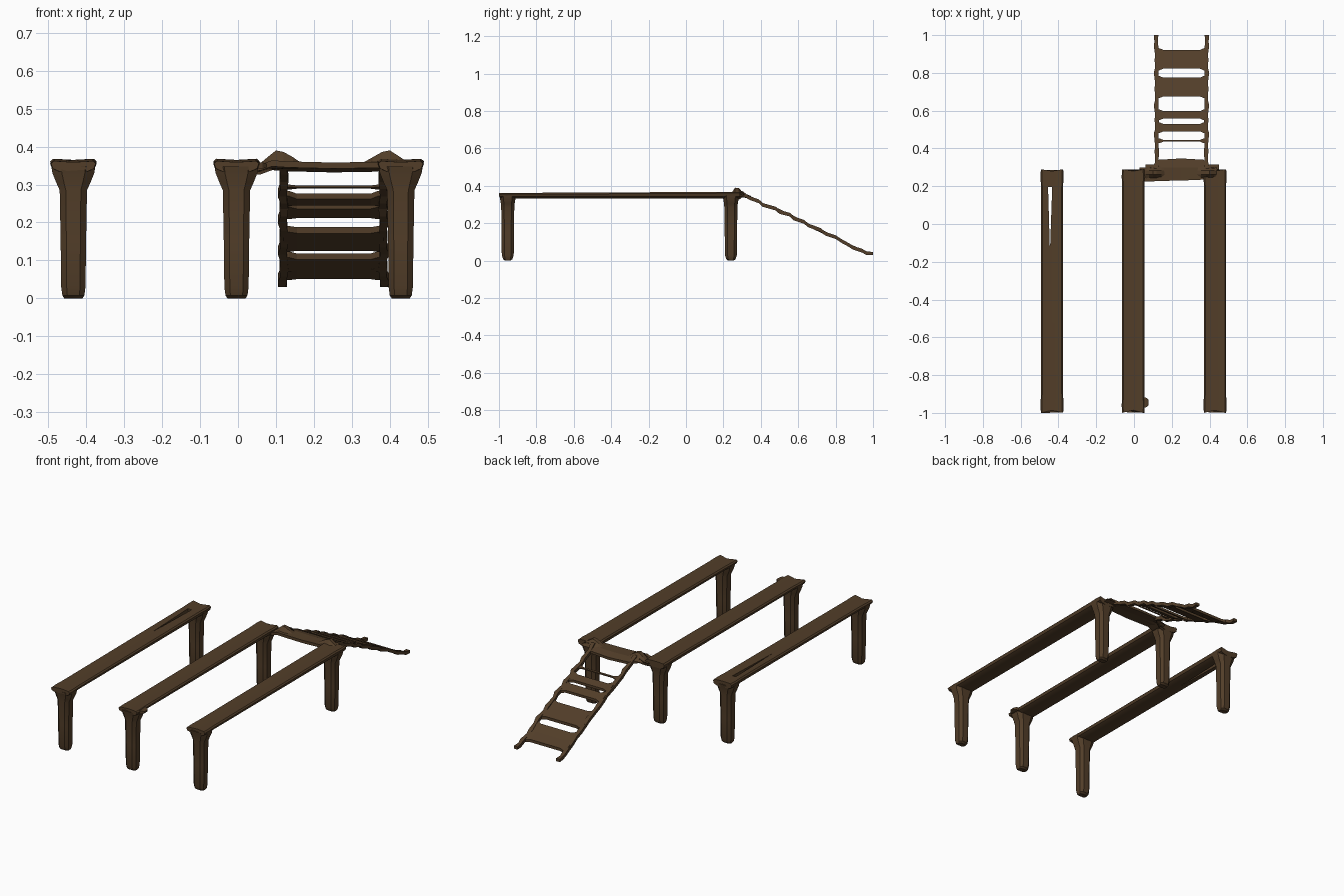
import bpy, bmesh, math

if "Cube" in bpy.data.objects:
    bpy.data.objects.remove(bpy.data.objects["Cube"])

wood = bpy.data.materials.new("dark_wood")
wood.diffuse_color = (0.085, 0.048, 0.022, 1)
wood.use_nodes = True
wood.node_tree.nodes["Principled BSDF"].inputs["Base Color"].default_value = wood.diffuse_color


def loft(name, rings, smooth=None):
    """Skin a list of equal-length point rings and cap both ends."""
    bm = bmesh.new()
    vs = [[bm.verts.new(p) for p in r] for r in rings]
    n = len(rings[0])
    for a, b in zip(vs, vs[1:]):
        for i in range(n):
            j = (i + 1) % n
            bm.faces.new((a[i], a[j], b[j], b[i]))
    bm.faces.new(vs[0])
    bm.faces.new(vs[-1])
    bmesh.ops.recalc_face_normals(bm, faces=bm.faces)
    me = bpy.data.meshes.new(name)
    bm.to_mesh(me)
    bm.free()
    ob = bpy.data.objects.new(name, me)
    bpy.context.collection.objects.link(ob)
    me.materials.append(wood)
    if smooth:
        bpy.ops.object.select_all(action='DESELECT')
        ob.select_set(True)
        bpy.context.view_layer.objects.active = ob
        bpy.ops.object.shade_smooth_by_angle(angle=math.radians(smooth))
    return ob


def octagon(cx, cy, z, hx, hy):
    a, b = hx * 0.55, hy * 0.55
    pts = [(hx, -b), (hx, b), (a, hy), (-a, hy), (-hx, b), (-hx, -b), (-a, -hy), (a, -hy)]
    return [(cx + x, cy + y, z) for x, y in pts]


# Posts: rounded foot, straight shaft, flared head
POST = [(0, .024, .014), (.008, .029, .025), (.03, .032, .032), (.15, .0335, .033),
        (.285, .036, .035), (.305, .045, .037), (.33, .055, .041), (.348, .058, .045)]


def post(name, x, y):
    loft(name, [octagon(x, y, *s) for s in POST], 35)


# Beam cross-section (x, z), wide flat top and tapered underside
BEAM = [(-.052, .362), (0, .359), (.052, .362), (.059, .355), (.054, .342),
        (.036, .334), (0, .332), (-.036, .334), (-.054, .342), (-.059, .355)]


def beam(name, x):
    def ring(y, s, notch):
        # ends dip inwards at the middle; the top rises slightly to the back
        return [(x + px * s, y + notch * (1 - abs(px) / .06),
                 pz + (.006 * (y + 1) / 1.29 if pz > .35 else 0)) for px, pz in BEAM]
    return loft(name, [ring(-1.0, 1.0, .014), ring(-.96, 1.04, 0), ring(-.9, .99, 0),
                       ring(.2, .99, 0), ring(.25, 1.04, 0), ring(.29, 1.0, -.01)], 35)


for side, x in (("left", -.434), ("middle", -.004), ("right", .429)):
    b = beam(side + "_beam", x)
    post(side + "_front_post", x, -.953)
    post(side + "_back_post", x, .24)
    if side == "left":
        # Long wedge-shaped split in the left beam
        tri = [(-.455, .195), (-.433, .195), (-.445, -.15)]
        cut = loft("split_cutter", [[(px, py, z) for px, py in tri] for z in (.3, .4)])
        cut.hide_render = True
        cut.display_type = 'WIRE'
        m = b.modifiers.new("split", 'BOOLEAN')
        m.operation = 'DIFFERENCE'
        m.object = cut

# Small knot on the side of the middle beam
loft("beam_knot", [[(x, -.945 - h, .35 - h / 3), (x, -.945 + h, .35 - h / 3),
                    (x, -.945 + h, .35 + h / 3), (x, -.945 - h, .35 + h / 3)]
                   for x, h in ((.04, .03), (.065, .025), (.076, .014))])

# Landing between the middle and right beams: (x, front, back, top)
LANDING = [(.03, .225, .275, .350), (.06, .225, .285, .353), (.09, .225, .30, .364),
           (.13, .228, .34, .361), (.25, .230, .347, .358), (.37, .235, .34, .360),
           (.40, .235, .30, .366), (.44, .235, .28, .364)]
loft("landing", [[(x, f, t - .016), (x, f, t), (x, .30, t), (x, k, t - .012),
                  (x, k, t - .026), (x, .29, t - .018)] for x, f, k, t in LANDING])


# Knuckles where the rails hook over the landing
def knuckle(name, xs):
    heights = [.357, .374, .390, .386, .372, .355]
    loft(name, [[(x, .235, .35), (x, .262, z), (x, .283, z - .002), (x, .315, .35), (x, .275, .342)]
                for x, z in zip(xs, heights)])


knuckle("left_knuckle", [.06, .08, .10, .12, .145, .17])
knuckle("right_knuckle", [.45, .425, .40, .38, .355, .325])

# Stepped ladder rails: top-edge path (y, z)
PATH = [(.27, .378), (.30, .373), (.335, .347), (.39, .327), (.41, .308), (.48, .288), (.50, .270),
        (.555, .256), (.575, .236), (.63, .218), (.655, .198), (.72, .174), (.745, .154),
        (.80, .136), (.83, .116), (.87, .094), (.895, .078), (.94, .064), (.965, .050), (1.0, .046)]


def z_at(y):
    for (y0, z0), (y1, z1) in zip(PATH, PATH[1:]):
        if y <= y1:
            return z0 + (z1 - z0) * (y - y0) / (y1 - y0)
    return PATH[-1][1]


def rail(name, x, out):
    rings = []
    for i, (y, z) in enumerate(PATH):
        w = .012 if i % 2 else .009
        c = x + out * (.004 if i % 4 == 1 else 0) + (out * .004 if y > .95 else 0)
        t = .020 if y < .98 else .016
        rings.append([(c - w, y, z - t), (c + w, y, z - t), (c + w, y, z), (c - w, y, z)])
    loft(name, rings)


rail("left_rail", .121, -1)
rail("right_rail", .382, 1)

# Rungs of uneven depth, widening where they meet the rails: (front, back, thickness)
RUNGS = [(.436, .445, .006), (.490, .530, .014), (.558, .598, .014),
         (.675, .775, .016), (.822, .870, .016), (.868, .922, .016)]
for i, (f, k, t) in enumerate(RUNGS):
    rings = []
    for x, g in ((.118, .010), (.135, .008), (.155, 0), (.35, 0), (.368, .008), (.385, .010)):
        a, c = f - g, k + g
        za, zc = z_at(a) - .003, z_at(c) - .003
        rings.append([(x, a, za - t), (x, a, za), (x, c, zc), (x, c, zc - t)])
    loft(f"rung_{i + 1}", rings)
